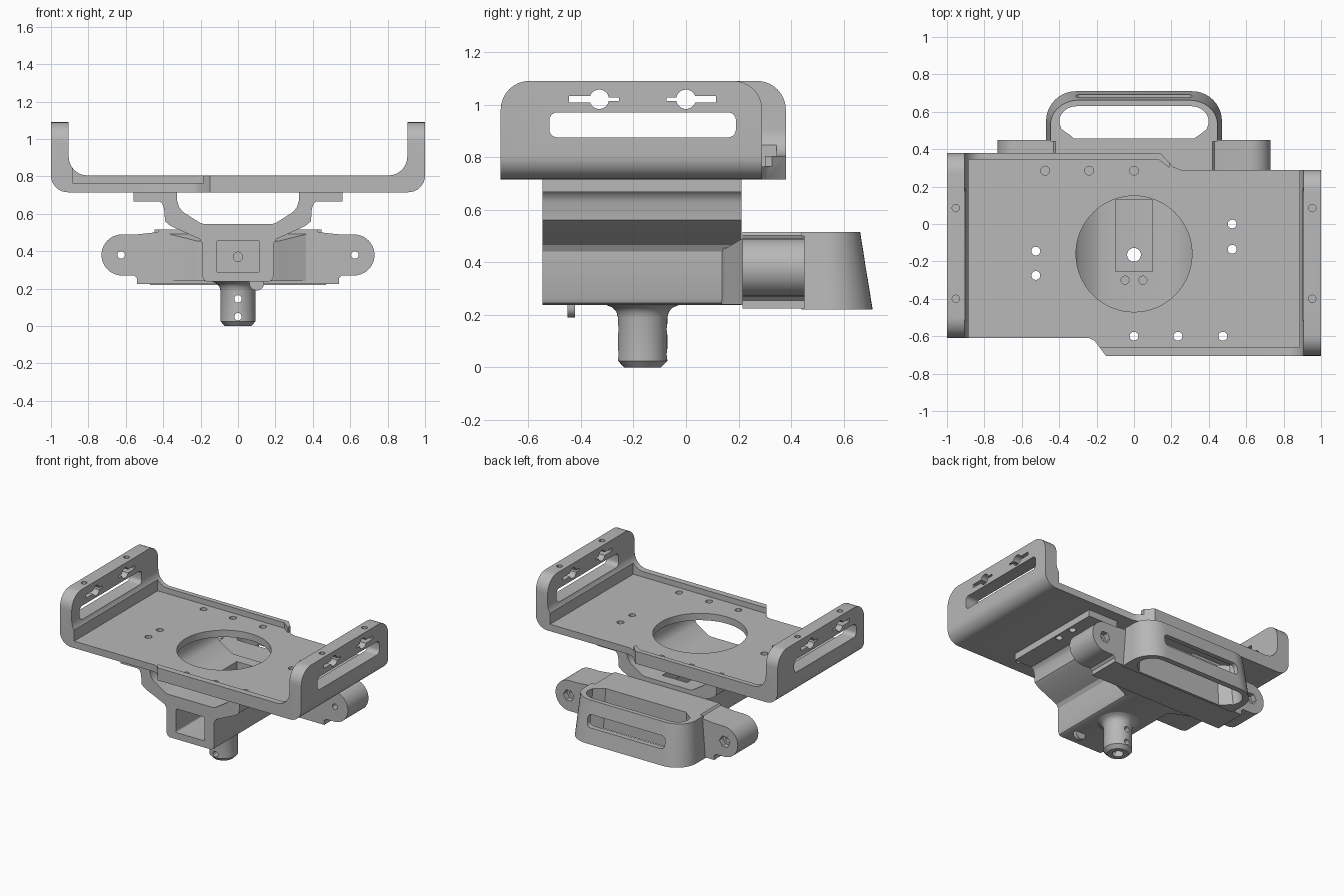
import bpy, bmesh, math
from mathutils import Vector

if "Cube" in bpy.data.objects:
    bpy.data.objects.remove(bpy.data.objects["Cube"], do_unlink=True)

grey = bpy.data.materials.new("machined grey")
grey.use_nodes = True
grey.diffuse_color = (0.48, 0.48, 0.48, 1)
grey.node_tree.nodes["Principled BSDF"].inputs["Base Color"].default_value = (0.48, 0.48, 0.48, 1)
parts = []


def finish(name, bm):
    bmesh.ops.recalc_face_normals(bm, faces=bm.faces)
    me = bpy.data.meshes.new(name)
    bm.to_mesh(me)
    bm.free()
    me.materials.append(grey)
    ob = bpy.data.objects.new(name, me)
    bpy.context.scene.collection.objects.link(ob)
    return ob


def arc(cx, cy, r, a0, a1, n=8):
    """Points on an arc, angles in degrees."""
    return [(cx + r * math.cos(math.radians(a0 + (a1 - a0) * i / n)),
             cy + r * math.sin(math.radians(a0 + (a1 - a0) * i / n))) for i in range(n + 1)]


def circle(cx, cy, r, n=24):
    return arc(cx, cy, r, 0, 360, n)[:-1]


def round_rect(x0, x1, y0, y1, r):
    return (arc(x1 - r, y1 - r, r, 0, 90, 5) + arc(x0 + r, y1 - r, r, 90, 180, 5)
            + arc(x0 + r, y0 + r, r, 180, 270, 5) + arc(x1 - r, y0 + r, r, 270, 360, 5))


def mirrored(half):
    """Close a right-hand half profile by reflecting it in x = 0."""
    return half + [(-x, y) for x, y in reversed(half)]


def prism(name, axis, pts, lo, hi):
    """Extrude a flat outline along x (y,z), y (x,z) or z (x,y)."""
    place = {"x": lambda p, h: (h, p[0], p[1]), "y": lambda p, h: (p[0], h, p[1]),
             "z": lambda p, h: (p[0], p[1], h)}[axis]
    bm = bmesh.new()
    a = [bm.verts.new(place(p, lo)) for p in pts]
    b = [bm.verts.new(place(p, hi)) for p in pts]
    bm.faces.new(a)
    bm.faces.new(b[::-1])
    for i in range(len(a)):
        j = (i + 1) % len(a)
        bm.faces.new((a[i], b[i], b[j], a[j]))
    return finish(name, bm)


def carve(ob, cutters, op="DIFFERENCE"):
    """Apply each cutter to the part, then discard the cutters."""
    for c in cutters:
        m = ob.modifiers.new("cut", "BOOLEAN")
        m.operation, m.solver, m.object = op, "EXACT", c
    dg = bpy.context.evaluated_depsgraph_get()
    me = bpy.data.meshes.new_from_object(ob.evaluated_get(dg))
    ob.modifiers.clear()
    ob.data = me
    for c in cutters:
        bpy.data.objects.remove(c, do_unlink=True)


def cut(axis, pts, lo, hi):
    c = prism("cutter", axis, pts, lo, hi)
    c.hide_render = True
    return c


# Cradle: U section trimmed to a staggered plan
section = mirrored(arc(0.91, 0.805, 0.09, 270, 360) + [(1, 1.09), (0.905, 1.09)]
                   + arc(0.805, 0.905, 0.1, 0, -90))
cradle = prism("cradle", "y", section, -0.9, 0.6)
plan = [(-1.1, -0.61), (-0.24, -0.61), (-0.21, -0.625), (-0.15, -0.705), (1.1, -0.705),
        (1.1, 0.29), (0.25, 0.29), (0.21, 0.305), (0.14, 0.38), (-1.1, 0.38)]
carve(cradle, [cut("z", plan, 0.5, 1.3)], "INTERSECT")

# Lowered floor leaving a lip on the front right and back left edges
pocket = [(-0.885, -0.9), (-0.19, -0.9), (-0.19, -0.66), (0.885, -0.66),
          (0.885, 0.6), (0.19, 0.6), (0.19, 0.3), (0.13, 0.345), (-0.885, 0.345)]
cuts = [cut("z", pocket, 0.765, 0.9)]

# Rounded upper corners on both end walls
for side, y0, y1 in ((-1, -0.61, 0.38), (1, -0.705, 0.29)):
    lo, hi = sorted((side * 0.7, side * 1.2))
    r = 0.11
    for y, s in ((y0, 1), (y1, -1)):
        curve = [(y + s * (r + p), 1.09 - r + q) for p, q in arc(0, 0, r, 180, 90)]
        cuts.append(cut("x", curve + [(y + s * r, 1.3), (y - s * 0.1, 1.3),
                                      (y - s * 0.1, 1.09 - r)], lo, hi))

# Strap slots, keyholes and blind top holes in the walls
for lo, hi in ((-1.2, -0.8), (0.8, 1.2)):
    cuts.append(cut("x", round_rect(-0.52, 0.19, 0.875, 0.97, 0.03), lo, hi))
    for y, s in ((-0.33, -1), (0, 1)):
        cuts.append(cut("x", circle(y, 1.02, 0.037), lo, hi))
        for end, h in ((0.115, 0.012), (-0.075, 0.007)):
            a, b = sorted((y, y + s * end))
            cuts.append(cut("x", [(a, 1.02 - h), (b, 1.02 - h), (b, 1.02 + h), (a, 1.02 + h)], lo, hi))
for x in (-0.953, 0.953):
    for y in (-0.4, 0.085):
        cuts.append(cut("z", circle(x, y, 0.02, 12), 1.06, 1.2))

# Large floor opening and screw holes
cuts.append(cut("z", circle(0, -0.16, 0.31, 64), 0.6, 0.9))
flange_holes = [(-0.525, -0.145), (-0.525, -0.275), (0.525, 0.0), (0.525, -0.135)]
for x, y in flange_holes + [(-0.475, 0.285), (-0.24, 0.285), (0, 0.285),
                            (0, -0.6), (0.235, -0.6), (0.475, -0.6)]:
    cuts.append(cut("z", circle(x, y, 0.024, 12), 0.6, 0.9))
carve(cradle, cuts)
parts.append(cradle)

# Bracket: flanged bowl section over a square socket
half = ([(0.165, 0.237), (0.182, 0.245), (0.19, 0.265), (0.19, 0.44), (0.205, 0.465), (0.36, 0.535),
         (0.39, 0.56), (0.395, 0.63), (0.405, 0.655), (0.42, 0.667), (0.56, 0.667), (0.56, 0.715),
         (0.325, 0.715), (0.325, 0.67), (0.315, 0.635), (0.295, 0.61), (0.2, 0.55), (0.18, 0.545)])
bracket = prism("bracket", "y", mirrored(half), -0.545, 0.212)
cuts = [cut("y", round_rect(-0.115, 0.115, 0.285, 0.457, 0.012), -0.7, 0.13),
        cut("z", [(-0.1, -0.255), (0.1, -0.255), (0.1, 0.129), (-0.1, 0.129)], 0.4, 0.6),
        cut("z", circle(0, -0.165, 0.037), 0.1, 0.35),
        cut("y", circle(0, 0.37, 0.025), 0.1, 0.4)]
cuts += [cut("z", circle(x, -0.3, 0.022, 12), 0.4, 0.6) for x in (-0.048, 0.048)]
cuts += [cut("z", circle(x, y, 0.024, 12), 0.6, 0.8) for x, y in flange_holes]
carve(bracket, cuts)
parts.append(bracket)

# Flare joining the bracket to the crossbar
flare = prism("bracket_flare", "z", mirrored([(0.185, 0.135), (0.22, 0.155), (0.4, 0.23)]), 0.24, 0.5)
for v in flare.data.vertices:
    if v.co.z > 0.4 and v.co.y < 0.2:
        v.co.z = 0.455
carve(flare, [cut("y", circle(0, 0.37, 0.025), 0.05, 0.4)])
parts.append(flare)

# Crossbar with rounded ears
half = ([(0.54, 0.225), (0.54, 0.255), (0.555, 0.27)] + arc(0.62, 0.38, 0.11, -90, 90, 16)
        + [(0.54, 0.49), (0.43, 0.502), (0.42, 0.515)])
bar = prism("crossbar", "y", mirrored(half), 0.215, 0.45)
cuts = [cut("y", circle(0, 0.37, 0.025), 0, 0.6)]
for s in (-1, 1):
    cuts += [cut("y", circle(s * 0.625, 0.38, 0.02, 16), 0, 0.6),
             cut("y", circle(s * 0.625, 0.38, 0.042, 6), 0.41, 0.6)]
    a, b = sorted((s * 0.07, s * 0.3))
    cuts.append(cut("y", round_rect(a, b, 0.355, 0.385, 0.01), 0.42, 0.6))
carve(bar, cuts)
parts.append(bar)

# Handle: tapered loop with a grip slot
handle = prism("handle", "z", mirrored([(0.47, 0.44), (0.47, 0.54)]
               + arc(0.31, 0.55, 0.16, 0, 90, 10)), 0.22, 0.515)
opening = cut("z", mirrored([(0.34, 0.458), (0.41, 0.52), (0.42, 0.56)]
              + arc(0.32, 0.57, 0.1, 0, 90, 8)), 0.1, 0.635)
for ob in (handle, opening):
    for v in ob.data.vertices:
        t = (v.co.z - 0.22) / 0.295
        v.co.y -= max(v.co.y - 0.46, 0) * 0.19 * t
        v.co.x *= 1 - 0.05 * t
carve(handle, [opening, cut("y", round_rect(-0.31, 0.31, 0.33, 0.42, 0.03), 0.52, 0.9)])
parts.append(handle)

# Post: turned stub with bore and cross holes
bm = bmesh.new()
outline = [(0, 0), (0.07, 0), (0.094, 0.025), (0.094, 0.19), (0.1, 0.212), (0.115, 0.228), (0.14, 0.238), (0, 0.238)]
vs = [bm.verts.new((r, -0.165, z)) for r, z in outline]
es = [bm.edges.new((vs[i], vs[i + 1])) for i in range(len(vs) - 1)]
bmesh.ops.spin(bm, geom=vs + es, cent=Vector((0, -0.165, 0)), axis=(0, 0, 1),
               angle=2 * math.pi, steps=40)
bmesh.ops.remove_doubles(bm, verts=bm.verts, dist=0.0005)
post = finish("post", bm)
carve(post, [cut("z", circle(0, -0.165, 0.037), -0.1, 0.4)]
      + [cut("y", circle(0, z, 0.02, 16), -0.4, 0.1) for z in (0.05, 0.145)])
parts.append(post)

# Small rounded tab under the bracket
parts.append(prism("tab", "y", [(0.14, 0.245), (0.06, 0.245)] + arc(0.1, 0.23, 0.04, 180, 360, 12),
                   -0.45, -0.422))

# Smooth shading with sharp edges
bpy.ops.object.select_all(action="DESELECT")
for ob in parts:
    ob.select_set(True)
bpy.context.view_layer.objects.active = cradle
bpy.ops.object.shade_smooth_by_angle(angle=math.radians(30))
